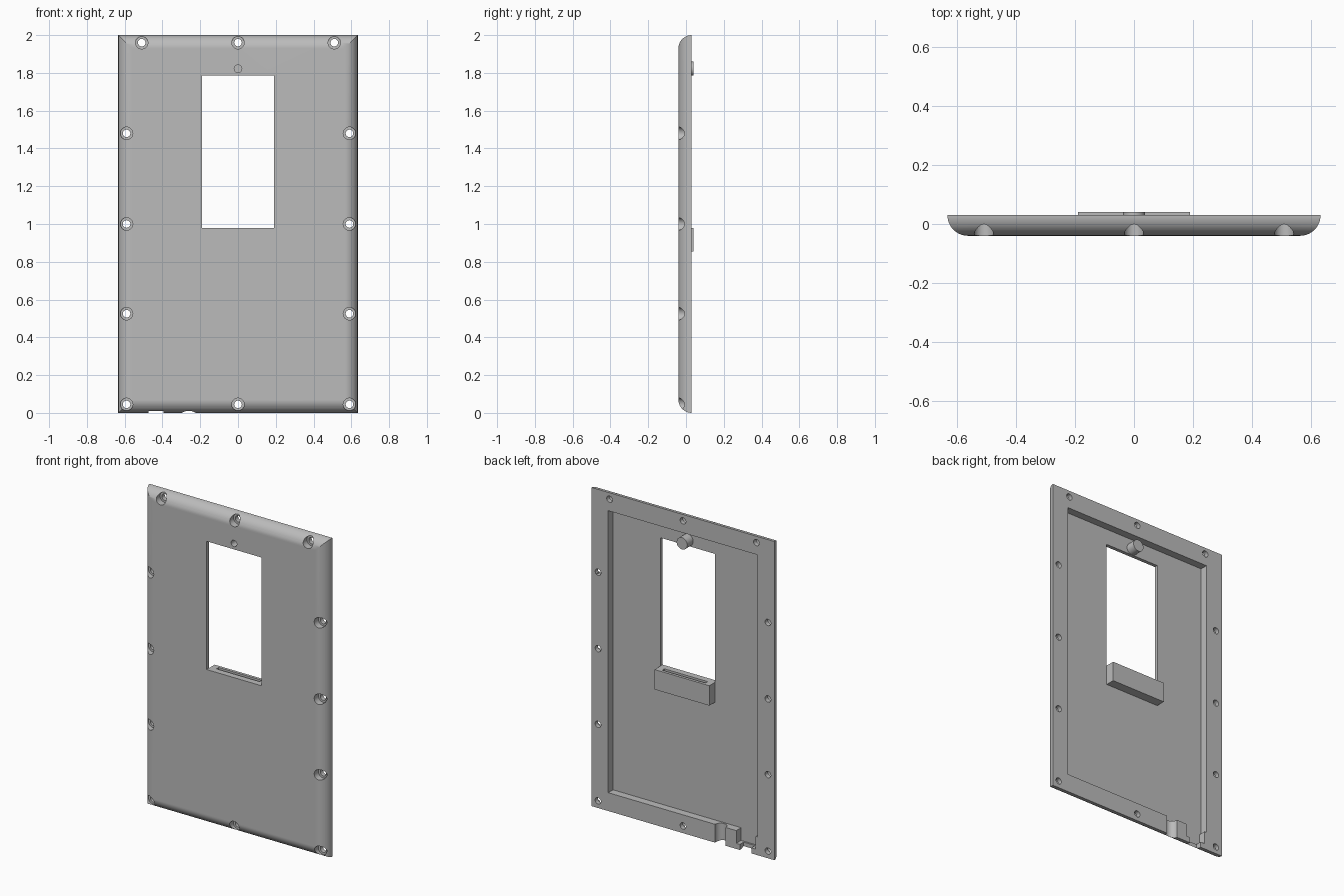
import bpy, bmesh, math
from mathutils import Matrix, Vector

if "Cube" in bpy.data.objects:
    bpy.data.objects.remove(bpy.data.objects["Cube"])

HALF_W, HEIGHT = 0.634, 2.0
FRONT, FLOOR, BACK, REAR = -0.04, -0.018, 0.03, 0.04
RIM = 0.115

grey = bpy.data.materials.new("plain grey")
grey.use_nodes = True
colour = (0.5, 0.5, 0.5, 1)
grey.diffuse_color = colour
grey.node_tree.nodes["Principled BSDF"].inputs["Base Color"].default_value = colour


def make_object(name, bm):
    bmesh.ops.recalc_face_normals(bm, faces=bm.faces)
    mesh = bpy.data.meshes.new(name)
    bm.to_mesh(mesh)
    bm.free()
    mesh.materials.append(grey)
    obj = bpy.data.objects.new(name, mesh)
    bpy.context.collection.objects.link(obj)
    return obj


def box(name, low, high):
    bm = bmesh.new()
    low, high = Vector(low), Vector(high)
    size = high - low
    bmesh.ops.create_cube(bm, size=1, matrix=Matrix.Translation((low + high) / 2) @ Matrix.Diagonal((*size, 1)))
    return make_object(name, bm)


def lathe(bm, profile, x, z, sides=32):
    """Stack of (radius, y) rings around an axis running front to back."""
    rings = []
    for radius, y in profile:
        angles = [math.tau * i / sides for i in range(sides)]
        rings.append([bm.verts.new((x + radius * math.cos(a), y, z + radius * math.sin(a))) for a in angles])
    loft(bm, rings)


def loft(bm, rings):
    for a, b in zip(rings, rings[1:]):
        for i in range(len(a)):
            j = (i + 1) % len(a)
            bm.faces.new((a[i], a[j], b[j], b[i]))
    bm.faces.new(rings[0])
    bm.faces.new(rings[-1])


def turned(name, profile, x, z):
    bm = bmesh.new()
    lathe(bm, profile, x, z)
    return make_object(name, bm)


def cut(target, cutter):
    cutter.hide_render = True
    mod = target.modifiers.new("cut", "BOOLEAN")
    mod.operation, mod.solver, mod.object = "DIFFERENCE", "EXACT", cutter
    bpy.context.view_layer.objects.active = target
    bpy.ops.object.modifier_apply(modifier=mod.name)
    bpy.data.objects.remove(cutter)


def finish(obj):
    bpy.ops.object.select_all(action="DESELECT")
    obj.select_set(True)
    bpy.context.view_layer.objects.active = obj
    bpy.ops.object.shade_smooth_by_angle(angle=math.radians(30))
    obj.modifiers.new("even shading", "WEIGHTED_NORMAL").keep_sharp = True


# Cover plate with rounded front edges and mitred corners
bm = bmesh.new()
radius, steps = BACK - FRONT, 14
rings = []
for i in range(steps + 1):
    t = math.pi / 2 * i / steps
    inset, y = radius * (1 - math.cos(t)), BACK - radius * math.sin(t)
    w, low, high = HALF_W - inset, inset, HEIGHT - inset
    rings.append([bm.verts.new((x, y, z)) for x, z in ((-w, low), (w, low), (w, high), (-w, high))])
loft(bm, rings)
plate = make_object("cover_plate", bm)

# Recessed back and window
inner = HALF_W - RIM
cut(plate, box("recess_cutter", (-inner, FLOOR, RIM), (inner, 0.1, HEIGHT - RIM)))
cut(plate, box("window_cutter", (-0.19, -0.1, 0.98), (0.19, 0.1, 1.785)))

# Counterbored screw holes around the rim
places = [(s * 0.59, z) for s in (-1, 1) for z in (0.045, 0.525, 1.0, 1.48)]
places += [(x, 1.96) for x in (-0.51, 0, 0.51)] + [(0, 0.045)]
bm = bmesh.new()
for x, z in places:
    lathe(bm, [(0.033, -0.1), (0.033, 0.002), (0.02, 0.002), (0.02, 0.1)], x, z)
cut(plate, make_object("screw_cutter", bm))

# Round jack notch, port pocket and port slot in the bottom rim
bm = bmesh.new()
bmesh.ops.create_cone(bm, cap_ends=True, segments=40, radius1=0.037, radius2=0.037, depth=0.4,
                      matrix=Matrix.Translation((-0.26, BACK - 0.001, 0.05)))
cut(plate, make_object("jack_cutter", bm))
cut(plate, box("pocket_cutter", (-0.505, FLOOR, 0.035), (-0.37, 0.1, 0.2)))
cut(plate, box("slot_cutter", (-0.475, -0.007, -0.1), (-0.395, 0.1, 0.06)))

# Small sensor hole above the window
cut(plate, turned("sensor_cutter", [(0.02, -0.1), (0.02, 0.1)], 0, 1.822))
finish(plate)

# Sensor boss behind the hole, closed at the back
boss = turned("sensor_boss", [(0.037, FLOOR), (0.037, REAR)], 0, 1.822)
cut(boss, turned("boss_cutter", [(0.02, -0.1), (0.02, 0.025)], 0, 1.822))
finish(boss)

# Slotted holder under the window
holder = box("slot_holder", (-0.19, FLOOR, 0.855), (0.19, REAR, 0.98))
cut(holder, box("holder_cutter", (-0.15, 0.0, 0.88), (0.15, 0.022, 1.1)))
finish(holder)
